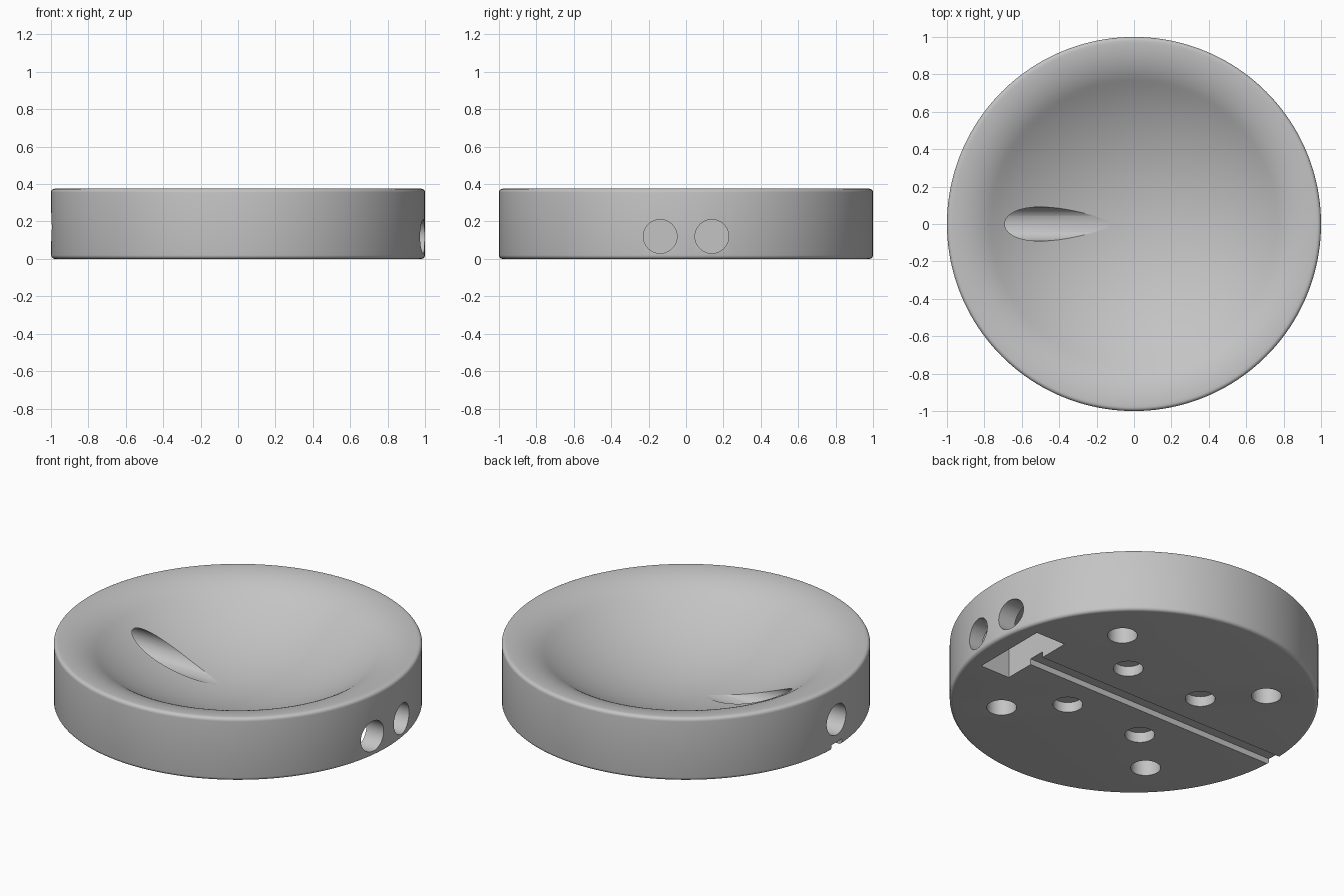
import bpy, bmesh
from math import sin, cos, pi, radians
from mathutils import Matrix, Vector

cube = bpy.data.objects.get("Cube")
if cube:
    bpy.data.objects.remove(cube, do_unlink=True)

grey = bpy.data.materials.new("plain_grey")
grey.use_nodes = True
grey.diffuse_color = (0.55, 0.55, 0.55, 1)
grey.node_tree.nodes["Principled BSDF"].inputs["Base Color"].default_value = (0.55, 0.55, 0.55, 1)

HEIGHT, FLOOR, BOWL_R, EDGE = 0.375, 0.072, 1.36, 0.02
SEGMENTS = 160


def add_object(name, bm):
    bmesh.ops.recalc_face_normals(bm, faces=bm.faces)
    mesh = bpy.data.meshes.new(name)
    bm.to_mesh(mesh)
    bm.free()
    obj = bpy.data.objects.new(name, mesh)
    bpy.context.collection.objects.link(obj)
    mesh.materials.append(grey)
    return obj


def arc(cx, cz, radius, start, end, steps):
    angles = [radians(start + (end - start) * i / steps) for i in range(steps + 1)]
    return [(cx + radius * cos(a), cz + radius * sin(a)) for a in angles]


# Dish profile: rounded foot, rounded lip, convex shoulder, spherical bowl
tilt = 34.3
t = radians(tilt)
join_r, join_z = BOWL_R * sin(t), FLOOR + BOWL_R * (1 - cos(t))
shoulder = (HEIGHT - join_z) / (1 - cos(t))
shoulder_x = join_r + shoulder * sin(t)
profile = [(0, 0)]
profile += arc(1 - EDGE, EDGE, EDGE, -90, 0, 5)
profile += arc(1 - EDGE, HEIGHT - EDGE, EDGE, 0, 90, 5)
profile += arc(shoulder_x, HEIGHT - shoulder, shoulder, 90, 90 + tilt, 14)[1:]
profile += arc(0, FLOOR + BOWL_R, BOWL_R, -90 + tilt, -90, 24)[1:]

bm = bmesh.new()
verts = [bm.verts.new((r, 0, z)) for r, z in profile]
edges = [bm.edges.new(pair) for pair in zip(verts, verts[1:])]
bmesh.ops.spin(bm, geom=verts + edges, cent=(0, 0, 0), axis=(0, 0, 1),
               angle=2 * pi, steps=SEGMENTS, use_duplicate=False)
bmesh.ops.remove_doubles(bm, verts=bm.verts, dist=0.0001)
dish = add_object("dish", bm)


def cut(name, bm):
    cutter = add_object(name, bm)
    cutter.hide_render = True
    mod = dish.modifiers.new(name, "BOOLEAN")
    mod.operation, mod.solver, mod.object = "DIFFERENCE", "EXACT", cutter
    bpy.context.view_layer.objects.active = dish
    bpy.ops.object.modifier_apply(modifier=mod.name)
    bpy.data.objects.remove(cutter, do_unlink=True)


def drill(name, start, end, radius):
    start, end = Vector(start), Vector(end)
    axis = end - start
    place = Matrix.Translation((start + end) / 2) @ axis.to_track_quat("Z", "Y").to_matrix().to_4x4()
    bm = bmesh.new()
    bmesh.ops.create_cone(bm, cap_ends=True, segments=64, radius1=radius,
                          radius2=radius, depth=axis.length, matrix=place)
    cut(name, bm)


def box(name, low, high):
    low, high = Vector(low), Vector(high)
    bm = bmesh.new()
    bmesh.ops.create_cube(bm, size=1, matrix=Matrix.Translation((low + high) / 2)
                          @ Matrix.Diagonal((high - low).to_4d()))
    cut(name, bm)


# Pocket and long channel in the underside
box("pocket", (0.69, -0.235, -0.1), (0.885, 0.235, 0.22))
box("channel", (-1.1, -0.05, -0.1), (0.75, 0.05, 0.035))

# Twin side holes into the pocket, and the drain hole through the far wall
for side in (-1, 1):
    drill("side_hole", (0.8, 0.138 * side, 0.12), (1.1, 0.138 * side, 0.12), 0.09)
drill("drain_hole", (-1.1, 0, 0.17), (-0.1, 0, 0.17), 0.091)

# Round recesses along both diagonals underneath
for sx in (-1, 1):
    for sy in (-1, 1):
        for offset, depth in ((0.255, 0.06), (0.51, 0.15)):
            drill("recess", (sx * offset, sy * offset, -0.1),
                  (sx * offset, sy * offset, depth), 0.081)

bpy.ops.object.select_all(action="DESELECT")
dish.select_set(True)
bpy.context.view_layer.objects.active = dish
bpy.ops.object.shade_smooth_by_angle(angle=radians(30))
